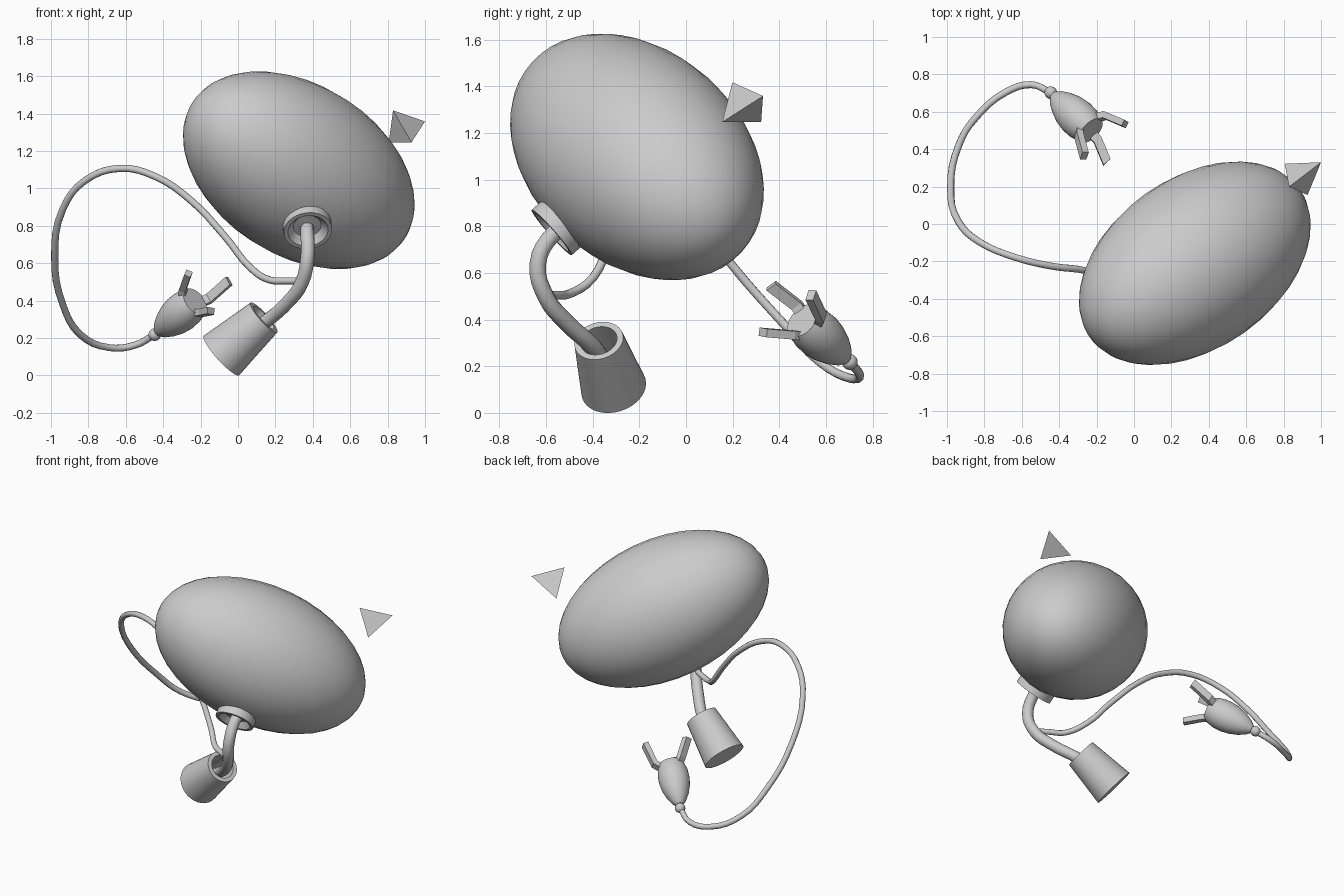
import bpy, bmesh, math
from mathutils import Vector, Matrix

if "Cube" in bpy.data.objects:
    bpy.data.objects.remove(bpy.data.objects["Cube"])


def finish(name, bm, smooth=True):
    bmesh.ops.recalc_face_normals(bm, faces=bm.faces)
    me = bpy.data.meshes.new(name)
    bm.to_mesh(me)
    bm.free()
    ob = bpy.data.objects.new(name, me)
    bpy.context.collection.objects.link(ob)
    if smooth:
        select(ob)
        bpy.ops.object.shade_smooth_by_angle(angle=math.radians(35))
    return ob


def select(ob):
    bpy.ops.object.select_all(action='DESELECT')
    ob.select_set(True)
    bpy.context.view_layer.objects.active = ob


def aligned(origin, axis):
    """Matrix that puts local z along axis, at origin."""
    return Matrix.Translation(origin) @ Vector(axis).to_track_quat('Z', 'Y').to_matrix().to_4x4()


def lathe(name, profile, origin, axis, steps=32):
    """Spin (radius, height) points round an axis."""
    bm = bmesh.new()
    vs = [bm.verts.new((r, 0, h)) for r, h in profile]
    es = [bm.edges.new(p) for p in zip(vs, vs[1:])]
    bmesh.ops.spin(bm, geom=vs + es, cent=(0, 0, 0), axis=(0, 0, 1),
                   angle=math.tau, steps=steps, use_duplicate=False)
    bmesh.ops.remove_doubles(bm, verts=bm.verts, dist=1e-4)
    bm.transform(aligned(origin, axis))
    return finish(name, bm)


def tube(name, points, radius):
    cu = bpy.data.curves.new(name, 'CURVE')
    cu.dimensions = '3D'
    cu.bevel_depth = radius
    cu.bevel_resolution = 3
    cu.resolution_u = 4
    cu.use_fill_caps = True
    sp = cu.splines.new('BEZIER')
    sp.bezier_points.add(len(points) - 1)
    for bp, p in zip(sp.bezier_points, points):
        bp.co = p
        bp.handle_left_type = bp.handle_right_type = 'AUTO'
    ob = bpy.data.objects.new(name, cu)
    bpy.context.collection.objects.link(ob)
    select(ob)
    bpy.ops.object.convert(target='MESH')
    return ob


def ball(name, center, axis, short, long, u=32, v=20):
    bm = bmesh.new()
    bmesh.ops.create_uvsphere(bm, u_segments=u, v_segments=v, radius=1)
    bm.transform(aligned(center, axis) @ Matrix.Diagonal((short, short, long, 1)))
    return finish(name, bm)


# Egg-shaped main body
body_c = Vector((0.325, -0.21, 1.097))
ball("body", body_c, (0.724, 0.513, -0.463), 0.456, 0.738)

# Small floating tetrahedron
bm = bmesh.new()
vs = [bm.verts.new(p) for p in ((0.829, 0.199, 1.417), (1.0, 0.33, 1.358),
                                (0.928, 0.155, 1.246), (0.806, 0.322, 1.246))]
for i in range(4):
    bm.faces.new(vs[:i] + vs[i + 1:])
finish("spike", bm, smooth=False)

# Socket collar under the body
n = Vector((0.1, -0.745, -0.66)).normalized()
lathe("collar", [(0, -0.05), (0.13, -0.05), (0.13, 0.035), (0.108, 0.035),
                 (0.075, -0.005), (0, -0.005)], body_c + n * 0.456, n)

# Bent neck running from collar to cup
tube("neck", [(0.37, -0.50, 0.81), (0.37, -0.57, 0.765), (0.372, -0.635, 0.64),
              (0.342, -0.60, 0.497), (0.26, -0.51, 0.385), (0.144, -0.40, 0.285),
              (0.03, -0.345, 0.21)], 0.037)

# Hollow tapered cup
lathe("cup", [(0, 0), (0.142, 0), (0.107, 0.31), (0.08, 0.31), (0.085, 0.08), (0, 0.08)],
      (-0.088, -0.31, 0.107), (0.227, -0.064, 0.203))

# Thin looping cable
tube("cable", [(0.34, -0.60, 0.505), (0.26, -0.55, 0.505), (0.17, -0.50, 0.51),
               (0.065, -0.40, 0.577), (-0.07, -0.325, 0.743), (-0.257, -0.25, 0.94),
               (-0.444, -0.225, 1.064), (-0.63, -0.18, 1.107), (-0.82, -0.10, 1.04),
               (-0.937, 0.01, 0.888), (-0.98, 0.2, 0.63), (-0.937, 0.42, 0.38),
               (-0.845, 0.57, 0.22), (-0.685, 0.705, 0.148), (-0.55, 0.745, 0.162),
               (-0.445, 0.702, 0.218)], 0.019)

# Plug: joint ball and bullet-shaped shell
joint = Vector((-0.445, 0.702, 0.218))
u = Vector((0.623, -0.586, 0.516)).normalized()
ball("plug_joint", joint, u, 0.034, 0.034, 16, 10)
lathe("plug", [(0, 0.02), (0.025, 0.025), (0.05, 0.055), (0.075, 0.105), (0.094, 0.165),
               (0.102, 0.22), (0.1, 0.275), (0.09, 0.32), (0.08, 0.345), (0, 0.345)], joint, u)

# Three bent prongs round the plug's end
prongs = [((-0.295, 0.475, 0.46), (-0.265, 0.365, 0.545)),
          ((-0.155, 0.58, 0.41), (-0.048, 0.535, 0.505)),
          ((-0.195, 0.45, 0.335), (-0.145, 0.33, 0.345))]
for i, (elbow, tip) in enumerate(prongs):
    elbow, tip = Vector(elbow), Vector(tip)
    foot = joint + u * 0.31
    out = elbow - foot
    out = (out - u * out.dot(u)).normalized()
    foot += out * 0.055
    side = u.cross(out).normalized()
    d0, d1 = (elbow - foot).normalized(), (tip - elbow).normalized()
    bm = bmesh.new()
    rings = []
    for p, d in ((foot, d0), (elbow, (d0 + d1).normalized()), (tip, d1)):
        up = d.cross(side).normalized()
        rings.append([bm.verts.new(p + side * (a * 0.025) + up * (b * 0.018))
                      for a, b in ((-1, -1), (1, -1), (1, 1), (-1, 1))])
    for r, s in zip(rings, rings[1:]):
        for k in range(4):
            bm.faces.new((r[k], r[(k + 1) % 4], s[(k + 1) % 4], s[k]))
    bm.faces.new(rings[0])
    bm.faces.new(rings[-1])
    finish(f"prong_{i + 1}", bm, smooth=False)
